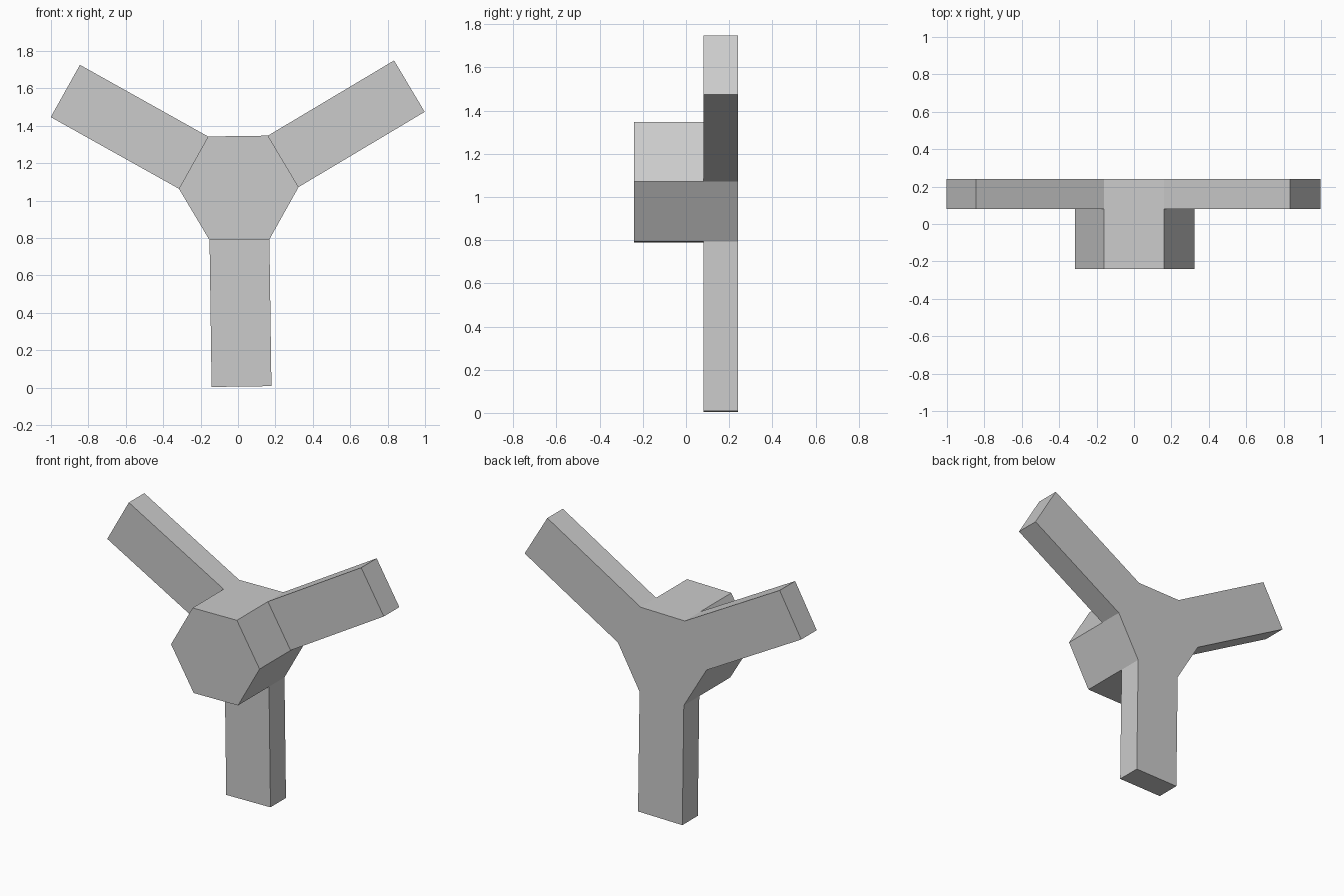
import bpy
import bmesh
import math
from mathutils import Vector

cube = bpy.data.objects.get("Cube")
if cube:
    bpy.data.objects.remove(cube, do_unlink=True)

# Dimensions
CENTRE_X, CENTRE_Z = 0.004, 1.068
RADIUS = 0.32                       # hub corner radius, also the arm width
ARM_LENGTH = 0.785
TILT = math.radians(0.8)
FRONT, ARM_FRONT, BACK = -0.24, 0.08, 0.24

# Single plain material
grey = bpy.data.materials.new("light_grey")
grey.use_nodes = True
colour = (0.6, 0.6, 0.6, 1.0)
grey.diffuse_color = colour
grey.node_tree.nodes["Principled BSDF"].inputs["Base Color"].default_value = colour

bm = bmesh.new()


def hexagon(y):
    """Ring of hub corners at depth y."""
    angles = [TILT + k * math.pi / 3 for k in range(6)]
    return [bm.verts.new((CENTRE_X + RADIUS * math.cos(a), y,
                          CENTRE_Z + RADIUS * math.sin(a))) for a in angles]


# Hexagonal hub in two layers: projecting nose and rear plate
rings = [hexagon(y) for y in (FRONT, ARM_FRONT, BACK)]
bm.faces.new(rings[0])
bm.faces.new(rings[2][::-1])
arm_roots = []
for layer in range(2):
    a, b = rings[layer], rings[layer + 1]
    for k in range(6):
        n = (k + 1) % 6
        face = bm.faces.new((a[k], b[k], b[n], a[n]))
        if layer == 1 and k % 2 == 0:
            arm_roots.append(face)
bmesh.ops.recalc_face_normals(bm, faces=bm.faces)

# Three arms pulled out of alternate sides of the rear plate
directions = [Vector((math.cos(a), 0, math.sin(a)))
              for a in (TILT + math.pi / 6 + k * math.tau / 3 for k in range(3))]
for root, direction in zip(arm_roots, directions):
    result = bmesh.ops.extrude_face_region(bm, geom=[root])
    tip = [v for v in result["geom"] if isinstance(v, bmesh.types.BMVert)]
    bmesh.ops.translate(bm, verts=tip, vec=direction * ARM_LENGTH)
    if root.is_valid:
        bmesh.ops.delete(bm, geom=[root], context='FACES_ONLY')
bmesh.ops.recalc_face_normals(bm, faces=bm.faces)

mesh = bpy.data.meshes.new("three_arm_hub")
bm.to_mesh(mesh)
bm.free()
mesh.materials.append(grey)
hub = bpy.data.objects.new("three_arm_hub", mesh)
bpy.context.collection.objects.link(hub)
